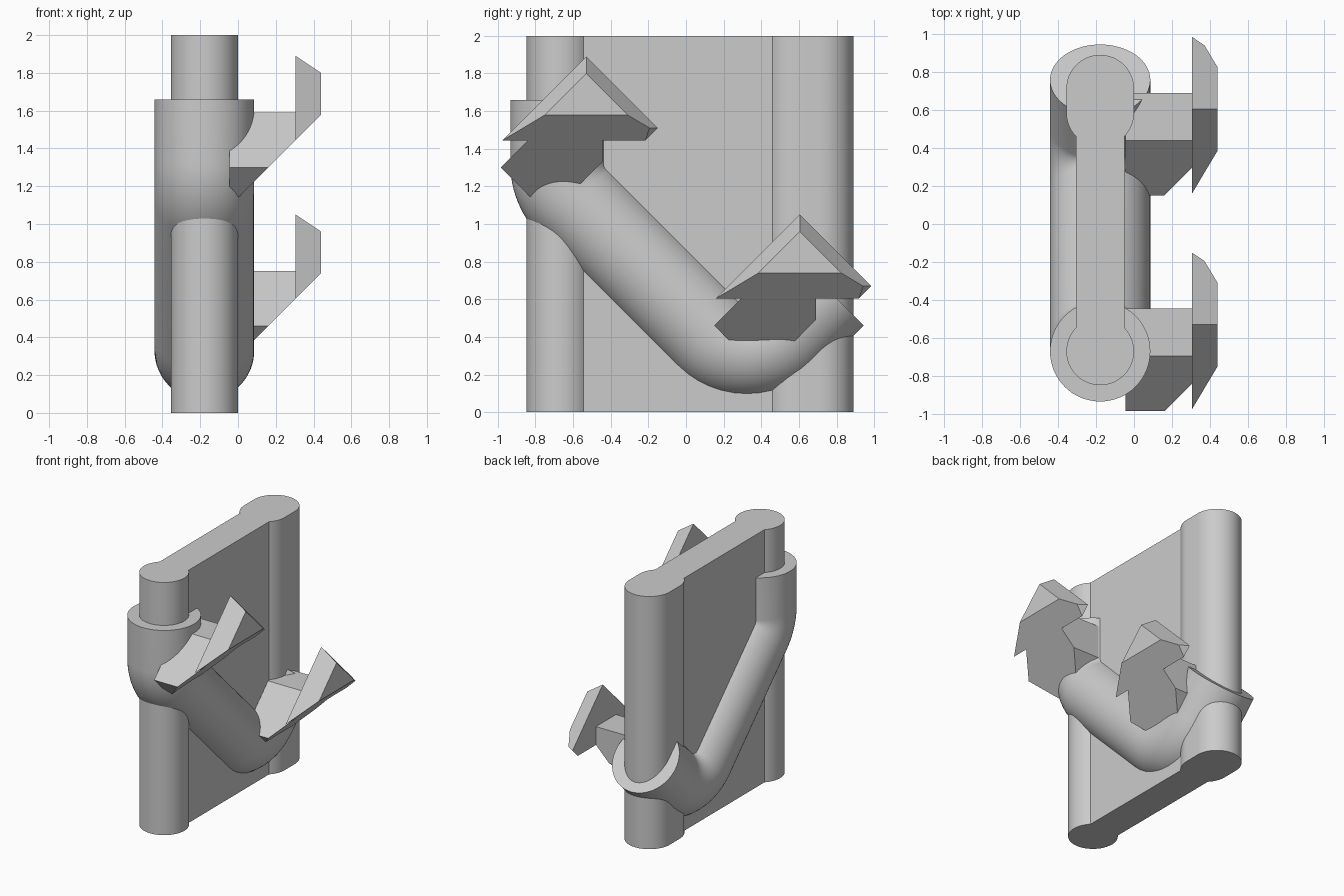
import bpy, bmesh, math
from mathutils import Vector

if "Cube" in bpy.data.objects:
    bpy.data.objects.remove(bpy.data.objects["Cube"])

CX = -0.178            # centre plane of panel and tube
grey = bpy.data.materials.new("grey")
grey.diffuse_color = (0.6, 0.6, 0.6, 1)
grey.use_nodes = True
grey.node_tree.nodes["Principled BSDF"].inputs["Base Color"].default_value = grey.diffuse_color


def finish(name, bm, smooth=True):
    bmesh.ops.recalc_face_normals(bm, faces=bm.faces[:])
    me = bpy.data.meshes.new(name)
    bm.to_mesh(me)
    bm.free()
    me.materials.append(grey)
    ob = bpy.data.objects.new(name, me)
    bpy.context.collection.objects.link(ob)
    if smooth:
        bpy.ops.object.select_all(action='DESELECT')
        ob.select_set(True)
        bpy.context.view_layer.objects.active = ob
        bpy.ops.object.shade_smooth_by_angle(angle=math.radians(30))
    return ob


def loft(bm, rings):
    """Skin equal-length rings of points and cap both ends."""
    vs = [[bm.verts.new(p) for p in r] for r in rings]
    n = len(vs[0])
    for a, b in zip(vs, vs[1:]):
        for i in range(n):
            j = (i + 1) % n
            bm.faces.new((a[i], a[j], b[j], b[i]))
    bm.faces.new(vs[0])
    bm.faces.new(vs[-1])


def cut(bm, co, no):
    """Remove everything on the normal side of a plane and cap the cut."""
    g = bm.verts[:] + bm.edges[:] + bm.faces[:]
    r = bmesh.ops.bisect_plane(bm, geom=g, plane_co=co, plane_no=no, clear_outer=True)
    edges = [e for e in r['geom_cut'] if isinstance(e, bmesh.types.BMEdge)]
    bmesh.ops.contextual_create(bm, geom=edges)


# Panel with a round bead on the front edge and a longer one on the back edge
R, HALF = 0.178, 0.127
a0 = math.asin(HALF / R)
N = 32
right = []
for i in range(N + 1):                       # front bead, tip to neck
    a = (math.pi - a0) * i / N
    right.append((R * math.sin(a), -0.67 - R * math.cos(a)))
for i in range(9):                           # back bead shoulder
    a = a0 + (math.pi / 2 - a0) * i / 8
    right.append((R * math.sin(a), 0.585 - R * math.cos(a)))
for i in range(17):                          # back bead round
    a = math.pi / 2 * (1 + i / 16)
    right.append((R * math.sin(a), 0.712 - R * math.cos(a)))
outline = right + [(-x, y) for x, y in reversed(right[1:-1])]
bm = bmesh.new()
loft(bm, [[(CX + x, y, z) for x, y in outline] for z in (0, 2)])
finish("panel", bm)

# Bent tube: down the front bead, diagonally across, up through the back bead
TUBE_R, BEND_R = 0.264, 0.285
corners = [Vector(p) for p in ((-0.67, 1.66), (-0.67, 1.205), (0.323, 0.212), (0.758, 0.647))]
path = [(corners[0], (corners[1] - corners[0]).normalized())]
for p, c, q in zip(corners, corners[1:], corners[2:]):
    d0, d1 = (c - p).normalized(), (q - c).normalized()
    turn = math.atan2(d0.x * d1.y - d0.y * d1.x, d0.dot(d1))
    start = c - d0 * BEND_R * math.tan(turn / 2)
    left = Vector((-d0.y, d0.x))
    for i in range(13):
        t = turn * i / 12
        path.append((start + d0 * BEND_R * math.sin(t) + left * BEND_R * (1 - math.cos(t)),
                     d0 * math.cos(t) + left * math.sin(t)))
path.append((corners[3], (corners[3] - corners[2]).normalized()))
rings = []
for c, d in path:
    ring = []
    for i in range(64):
        a = math.tau * i / 64
        s = TUBE_R * math.sin(a)
        ring.append((CX + TUBE_R * math.cos(a), c.x - d.y * s, c.y + d.x * s))
    rings.append(ring)
bm = bmesh.new()
loft(bm, rings)
finish("bent_tube", bm)


# Hooks: a faceted arm and a bevelled diamond plate, both trimmed by one slanted plane
def hook(name, py, pz):
    trim = ((0, 0, pz - 0.75), (1, 0, -1))
    trim_no = Vector(trim[1]).normalized()
    arm = [(-0.165, -0.30), (0.085, -0.30), (0.085, -0.56), (-0.20, -0.845), (-0.455, -0.59)]
    bm = bmesh.new()
    loft(bm, [[(x, py + y, pz + z) for y, z in arm] for x in (-0.045, 0.305)])
    cut(bm, trim[0], trim_no)
    finish(name + "_arm", bm, False)

    k = math.sqrt(0.5)
    bm = bmesh.new()
    plate = []
    for x, o in ((0.305, 0), (0.44, 0.064)):
        uv = [(o, o), (0.537 - o, o), (0.537 - o, 0.8 - o), (o, 0.8 - o)]
        plate.append([(x, py + k * (u - v), pz - k * (u + v)) for u, v in uv])
    loft(bm, plate)
    cut(bm, trim[0], trim_no)
    finish(name + "_plate", bm, False)


hook("front_hook", -0.53, 1.89)
hook("back_hook", 0.605, 1.05)
